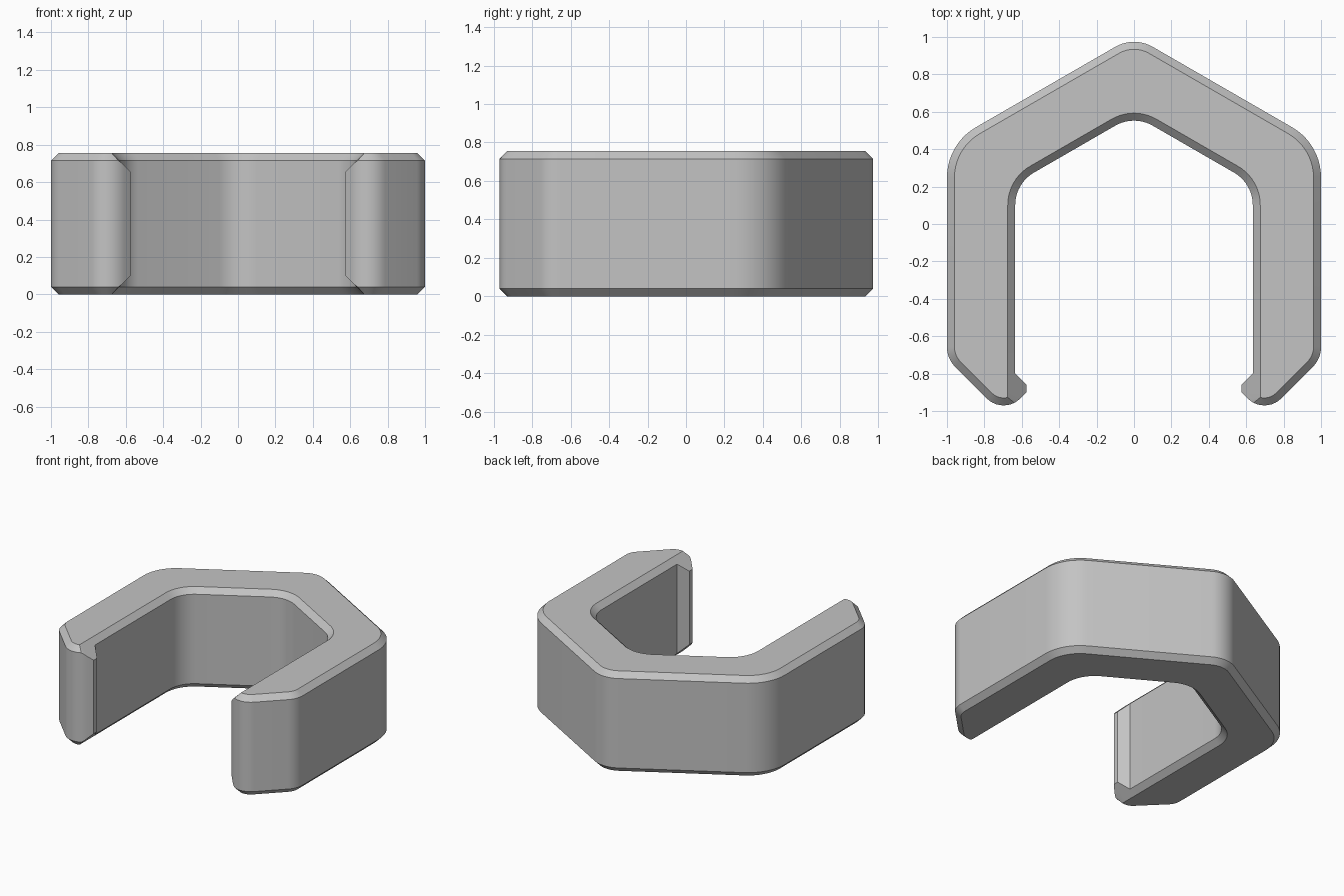
import bpy, bmesh
from math import radians
from mathutils import Vector

cube = bpy.data.objects.get("Cube")
if cube:
    bpy.data.objects.remove(cube, do_unlink=True)

HEIGHT = 0.755
CHAMFER = 0.04
INNER = 0.635            # half width of the opening
LIP_TOP = INNER + CHAMFER
STEPS = 10

# Corners of the +x half: x, y, fillet radius (inner shoulder round to outer shoulder)
half = [
    (INNER, 0.217, 0.2),
    (INNER, -0.80, 0),
    (0.575, -0.86, 0),
    (0.575, -0.90, 0),
    (0.6975, -1.0225, 0.127),
    (1.0, -0.72, 0.15),
    (1.0, 0.428, 0.31),
]
mirrored = [(-x, y, r) for x, y, r in reversed(half)]
corners = [(0, 1.005, 0.2)] + mirrored + [(0, 0.5835, 0.2)] + half


def rounded_outline(corners):
    """Return (point, inward normal) pairs for a counter-clockwise outline."""
    result = []
    for i, (x, y, r) in enumerate(corners):
        p = Vector((x, y))
        a = (Vector(corners[i - 1][:2]) - p).normalized()
        b = (Vector(corners[(i + 1) % len(corners)][:2]) - p).normalized()
        if r == 0:
            result.append((p, Vector((0, 0))))
            continue
        convex = 1 if (-a).cross(b) > 0 else -1
        half_angle = a.angle(b) / 2
        bisector = (a + b).normalized()
        from math import sin, cos
        center = p + bisector * (r / sin(half_angle))
        start = p + a * (r * cos(half_angle) / sin(half_angle)) - center
        end = p + b * (r * cos(half_angle) / sin(half_angle)) - center
        for k in range(STEPS + 1):
            t = k / STEPS
            sweep = start.angle(end)
            d = (start * sin((1 - t) * sweep) + end * sin(t * sweep)) / sin(sweep)
            result.append((center + d, -d.normalized() * convex))
    return result


# Wall rings and inset cap rings; the lip continues the sloped chamfer plane
bm = bmesh.new()
rings = [[], [], [], []]
for p, n in rounded_outline(corners):
    cap = p + n * CHAMFER
    drop = CHAMFER
    if p.y < -0.5 and cap.x ** 2 < LIP_TOP ** 2:
        side = 1 if p.x > 0 else -1
        cap = Vector((side * LIP_TOP, max(p.y, -0.927)))
        drop = max(CHAMFER, LIP_TOP - abs(p.x))
    for ring, q, z in zip(rings, (cap, p, p, cap), (0, drop, HEIGHT - drop, HEIGHT)):
        ring.append(bm.verts.new((q.x, q.y, z)))

count = len(rings[0])
for low, high in zip(rings, rings[1:]):
    for i in range(count):
        j = (i + 1) % count
        bm.faces.new((low[i], low[j], high[j], high[i]))
bm.faces.new(rings[3])
bm.faces.new(list(reversed(rings[0])))
bmesh.ops.remove_doubles(bm, verts=bm.verts, dist=0.0005)
caps = [f for f in bm.faces if len(f.verts) > 4]
bmesh.ops.triangulate(bm, faces=caps)
bmesh.ops.recalc_face_normals(bm, faces=bm.faces)

mesh = bpy.data.meshes.new("clip_body")
bm.to_mesh(mesh)
bm.free()
body = bpy.data.objects.new("clip_body", mesh)
bpy.context.collection.objects.link(body)

# Plain grey finish
grey = bpy.data.materials.new("light_grey")
grey.use_nodes = True
colour = (0.55, 0.55, 0.55, 1)
grey.diffuse_color = colour
grey.node_tree.nodes["Principled BSDF"].inputs["Base Color"].default_value = colour
mesh.materials.append(grey)

# Smooth fillets, crisp chamfers
bpy.ops.object.select_all(action="DESELECT")
body.select_set(True)
bpy.context.view_layer.objects.active = body
bpy.ops.object.shade_smooth_by_angle(angle=radians(30))
